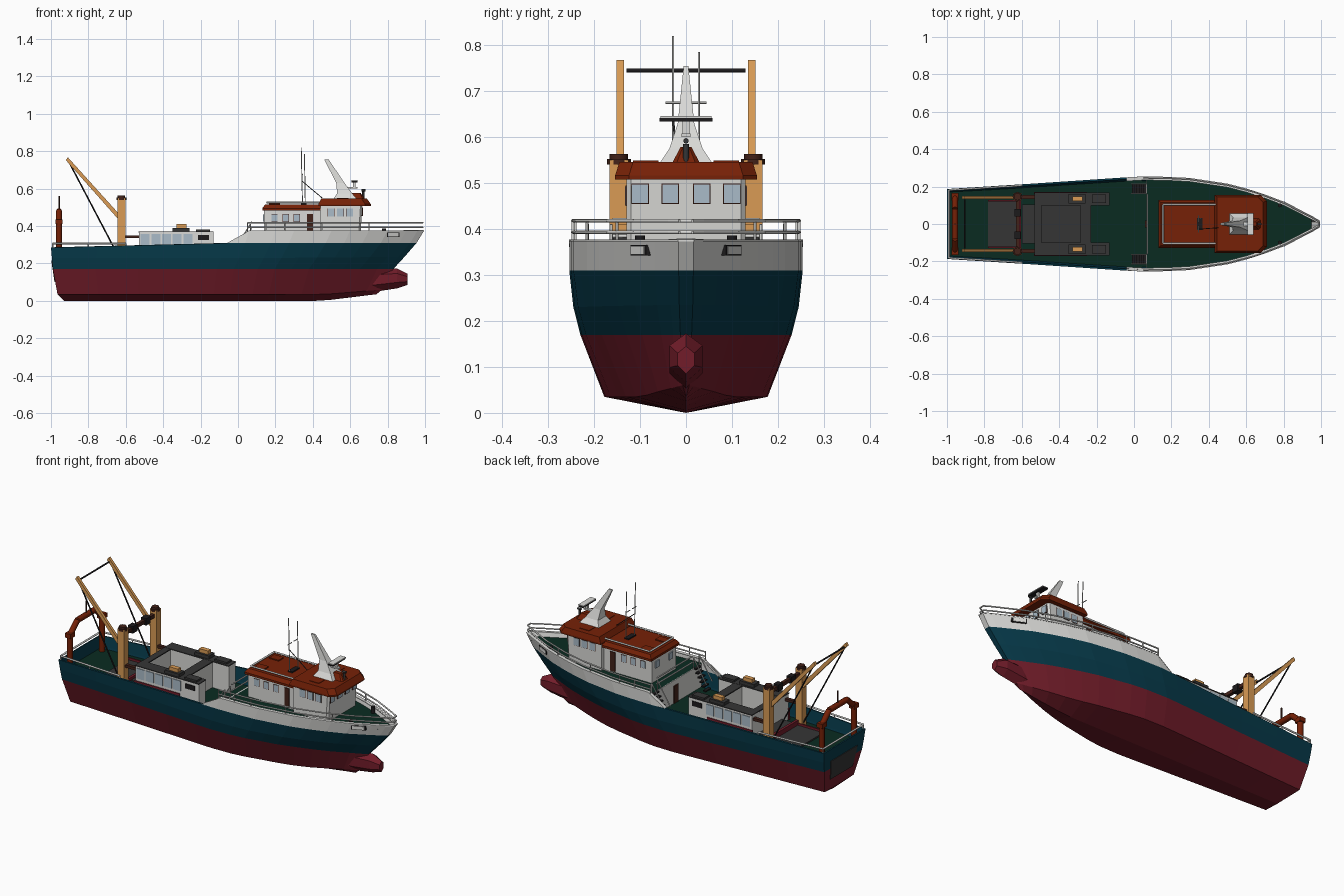
import bpy, bmesh
from mathutils import Vector, Matrix

cube = bpy.data.objects.get("Cube")
if cube:
    bpy.data.objects.remove(cube)


def paint(name, r, g, b):
    m = bpy.data.materials.new(name)
    m.use_nodes = True
    m.diffuse_color = (r, g, b, 1)
    m.node_tree.nodes["Principled BSDF"].inputs["Base Color"].default_value = (r, g, b, 1)
    return m


TEAL = paint("teal_paint", .002, .043, .07)
RED = paint("bottom_red", .17, .012, .023)
WHITE = paint("off_white", .7, .7, .68)
ROOF = paint("rust_roof", .18, .015, .002)
GREEN = paint("deck_green", .003, .024, .015)
ORANGE = paint("derrick_orange", .7, .33, .09)
GREY = paint("dark_grey", .036, .036, .036)
GLASS = paint("window_glass", .4, .5, .58)
BROWN = paint("dark_brown", .055, .016, .01)
BLACK = paint("black", .012, .011, .012)


def finish(name, bm, *mats):
    bmesh.ops.recalc_face_normals(bm, faces=bm.faces)
    me = bpy.data.meshes.new(name)
    bm.to_mesh(me)
    bm.free()
    for m in mats:
        me.materials.append(m)
    ob = bpy.data.objects.new(name, me)
    bpy.context.collection.objects.link(ob)
    return ob


def boxes(name, mat, *specs):
    """Each spec is x0, x1, y0, y1, z0, z1."""
    bm = bmesh.new()
    for x0, x1, y0, y1, z0, z1 in specs:
        mtx = Matrix.Translation(((x0 + x1) / 2, (y0 + y1) / 2, (z0 + z1) / 2))
        bmesh.ops.create_cube(bm, size=1, matrix=mtx @ Matrix.Diagonal((x1 - x0, y1 - y0, z1 - z0, 1)))
    return finish(name, bm, mat)


def pair(name, mat, *specs):
    """Boxes on the +y side repeated on the -y side."""
    return boxes(name, mat, *specs, *[(a, b, -d, -c, e, f) for a, b, c, d, e, f in specs])


def tubes(name, mat, r, paths, n=8):
    bm = bmesh.new()
    for path in paths:
        for p, q in zip(path, path[1:]):
            p, q = Vector(p), Vector(q)
            rot = (q - p).to_track_quat('Z', 'Y').to_matrix().to_4x4()
            bmesh.ops.create_cone(bm, cap_ends=True, segments=n, radius1=r, radius2=r,
                                  depth=(q - p).length, matrix=Matrix.Translation((p + q) / 2) @ rot)
    for f in bm.faces:
        f.smooth = len(f.verts) == 4
    return finish(name, bm, mat)


def loft(name, mat, rings, closed=True):
    bm = bmesh.new()
    vs = [[bm.verts.new(p) for p in ring] for ring in rings]
    n = len(rings[0])
    for a, b in zip(vs, vs[1:]):
        for i in range(n if closed else n - 1):
            j = (i + 1) % n
            bm.faces.new((a[i], a[j], b[j], b[i]))
    if closed:
        bm.faces.new(vs[0])
        bm.faces.new(vs[-1])
    return finish(name, bm, mat)


def solidify(ob, t):
    mod = ob.modifiers.new("thickness", 'SOLIDIFY')
    mod.thickness = t
    mod.offset = -1


def interp(x, pts):
    for (a, u), (b, v) in zip(pts, pts[1:]):
        if x <= b:
            return u + (v - u) * max(0, (x - a) / (b - a))
    return pts[-1][1]


BEAM = [(-1, .187), (-.5, .218), (0, .251), (.1, .256), (.3, .245), (.5, .215),
        (.65, .176), (.8, .119), (.95, .043), (.995, .016)]


def beam(x):
    return interp(x, BEAM)


def bulwark_top(x):
    return interp(x, [(-.04, .307), (.06, .375)])


STATIONS = [-1, -.75, -.5, -.25, -.04, .06, .2, .3, .4, .5, .6, .7, .8, .9, .96, .995]
# Hull lines: stern x, bow x, stern z, bow z, start and end of rise, width, bow fining
LINES = [(-1, .955, .285, .31, -1, 0, 1, 0),
         (-.995, .89, .23, .235, .3, .99, .965, .05),
         (-.99, .83, .17, .17, .3, .99, .905, .15),
         (-.965, .77, .035, .06, .65, .99, .7, .35),
         (-.93, .74, 0, .035, .65, .99, 0, 0)]


def hull_point(X, line, side):
    xs, xb, zs, zb, r0, r1, k, fine = line
    w = k * beam(X) * (1 - fine * max(0, (X - .2) / .79))
    return (xs + (xb - xs) * (X + 1) / 1.995, side * w, interp(X, [(r0, zs), (r1, zb)]))


# Hull shell, teal above the waterline and red below
bm = bmesh.new()
rows = []
for X in STATIONS:
    keel = bm.verts.new(hull_point(X, LINES[4], 1))
    rows.append([[bm.verts.new(hull_point(X, l, s)) for l in LINES[:4]] + [keel] for s in (1, -1)])
for i in range(4):
    made = []
    for a, b in zip(rows, rows[1:]):
        for s in (0, 1):
            made.append(bm.faces.new((a[s][i], a[s][i + 1], b[s][i + 1], b[s][i])))
    for p, s in (rows[0], rows[-1]):
        made.append(bm.faces.new((p[i], p[i + 1], s[i + 1], s[i]) if i < 3 else (p[3], p[4], s[3])))
    for f in made:
        f.material_index = int(i > 1)
solidify(finish("hull", bm, TEAL, RED), .01)

# Raised white bow bulwark with a capping rail
fore = [X for X in STATIONS if X >= -.04]
lap = [(X, 1) for X in fore] + [(X, -1) for X in reversed(fore)]
strip = [[hull_point(X, LINES[0], s), (X, s * beam(X), bulwark_top(X))] for X, s in lap]
solidify(loft("bow_bulwark", WHITE, strip, closed=False), .01)
loft("bulwark_cap", WHITE, [[(X, s * max(0, beam(X) + d), bulwark_top(X) + h)
                             for d, h in ((.001, -.002), (.001, .002), (-.019, .002), (-.019, -.002))]
                            for X, s in lap])

# Bulbous bow
loft("bow_bulb", RED, [[(x, y * w, z + v * h) for y, v in ((0, 1), (1, .5), (1, -.4), (0, -1), (-1, -.4), (-1, .5))]
                       for x, z, w, h in ((.6, .09, .02, .04), (.74, .11, .036, .06),
                                          (.85, .12, .036, .053), (.905, .115, .018, .03))])

# Decks and the step between them
for name, xs, z, k in (("aft_deck", (-.985, -.5, 0, .075), .22, .955),
                       ("fore_deck", (.07, .2, .3, .4, .5, .65, .8, .95), .35, 1)):
    loft(name, GREEN, [[(x, s * max(.004, beam(x) * k - .008), z) for s in (1, -1)] for x in xs], closed=False)
boxes("deck_break_wall", WHITE, (.066, .076, -.235, .235, .22, .35))
boxes("break_door", BROWN, (.06, .067, -.02, .02, .222, .32))
pair("stairs", BLACK, *[(.012 * i - .01, .012 * i + .008, .165, .212, .235 + .022 * i, .242 + .022 * i)
                        for i in range(6)])
tubes("stair_handrail", WHITE, .003, [[(-.015, s * y, .28), (.066, s * y, .41), (.066, s * y, .35)]
                                      for s in (1, -1) for y in (.163, .214)])
tubes("break_rail", WHITE, .004, [[(.072, -.16, z), (.072, .16, z)] for z in (.385, .42)])

# Stern ramp gate
loft("stern_gate", GREY, [[(x - d, s * w, z) for s, x, w, z in
                           ((1, -.977, .1, .10), (1, -.994, .12, .215), (-1, -.994, .12, .215), (-1, -.977, .1, .10))]
                          for d in (0, .004)])

# Deck rails
bow_xs = [.05, .2, .3, .4, .5, .65, .8, .95, .988]
bow_lap = [(x, beam(x) - .007) for x in bow_xs] + [(x, .007 - beam(x)) for x in reversed(bow_xs)]
tubes("bow_rails", WHITE, .004, [[(x, y, z) for x, y in bow_lap] for z in (.393, .418)])
tubes("bow_rail_posts", WHITE, .003, [[(x, s * (beam(x) - .007), .37), (x, s * (beam(x) - .007), .418)]
                                      for s in (1, -1) for x in (.05, .15, .25, .45, .7)])
aft_xs = [-.6, -.8, -.99]
aft_lap = [(x, beam(x) - .006) for x in aft_xs] + [(x, .006 - beam(x)) for x in reversed(aft_xs)]
tubes("aft_rail", WHITE, .005, [[(x, y, .307) for x, y in aft_lap]])
tubes("aft_rail_posts", WHITE, .0035, [[(x, s * (beam(x) - .006), .28), (x, s * (beam(x) - .006), .307)]
                                       for s in (1, -1) for x in aft_xs])

# Anchors and bow bollards
for s in (1, -1):
    for name, m, h, t in (("anchor_pocket", BLACK, .0115, .0025), ("anchor_plate", WHITE, .0095, .005)):
        ring = [(x, z) for x, z in ((.83 - h * 3, .354 - h), (.83 + h * 3, .354 - h),
                                    (.83 + h * 3, .354 + h), (.83 - h * 3, .354 + h))]
        loft(name, m, [[(x, s * (beam(x) + d), z) for x, z in ring] for d in (-.012, t - .002)])
tubes("bow_bollards", BLACK, .011, [[(.78, s * .1, .35), (.78, s * .1, .386)] for s in (1, -1)])


# Wheelhouse and aft cabin
def plan(x0, x1, w, c, z):
    return [(x0, -w, z), (x1 - c, -w, z), (x1, c - w, z), (x1, w - c, z), (x1 - c, w, z), (x0, w, z)]


loft("wheelhouse", WHITE, [plan(.44, .655, .13, .01, .35), plan(.44, .665, .13, .01, .515)])
boxes("cabin", WHITE, (.14, .45, -.108, .108, .35, .49))
loft("wheelhouse_roof", ROOF, [plan(.43, .71, .154, .03, .508), plan(.43, .71, .154, .03, .517),
                               plan(.445, .69, .145, .03, .546)])
loft("cabin_roof", ROOF, [plan(.13, .45, .128, .004, .483), plan(.13, .45, .128, .004, .495),
                          plan(.145, .46, .114, .004, .515)])
boxes("front_windows", GLASS, *[(.655, .669, y - .017, y + .017, .457, .497) for y in (-.1, -.034, .034, .1)])
boxes("front_window_frames", BROWN, *[(.65, .667, y - .019, y + .019, .455, .499) for y in (-.1, -.034, .034, .1)])
pair("side_windows", GLASS, *[(x, x + .034, .126, .133, .452, .493) for x in (.48, .53, .58)],
     *[(x, x + .03, .1, .111, .425, .463) for x in (.18, .24, .3)])
pair("side_window_frames", BROWN, *[(x - .002, x + .036, .126, .1315, .45, .495) for x in (.48, .53, .58)],
     *[(x - .002, x + .032, .1, .1095, .423, .465) for x in (.18, .24, .3)])
pair("cabin_doors", BROWN, (.37, .4, .1, .112, .355, .465))
boxes("aft_cabin_windows", GLASS, *[(.135, .142, y - .017, y + .017, .425, .463) for y in (-.06, .06)])
pair("roof_hatches", ROOF, (.165, .225, .045, .09, .513, .521), (.53, .59, .06, .115, .54, .549))
tubes("roof_rail", WHITE, .005, [[(.44, -.105, .526), (.155, -.105, .526), (.155, .105, .526), (.44, .105, .526)]])

# Raked white mast with a rust pedestal in front
loft("mast_pedestal", ROOF, [plan(.6, .68, .032, .01, .54), plan(.61, .655, .012, .005, .578)])
loft("mast", WHITE, [[(x0, -w, z), (x1, -w, z), (x1, w, z), (x0, w, z)]
                     for z, x0, x1, w in ((.545, .51, .635, .056), (.575, .53, .61, .036),
                                          (.63, .525, .57, .018), (.755, .462, .485, .005))])
boxes("radar_arm", WHITE, (.54, .64, -.01, .01, .6, .608), (.616, .628, -.008, .008, .608, .634))
boxes("radar_bar", BLACK, (.608, .638, -.058, .058, .634, .642))
boxes("radar_cover", WHITE, (.606, .64, -.056, .056, .642, .646))
tubes("search_light", GREY, .006, [[(.67, 0, .54), (.67, 0, .585)], [(.66, 0, .592), (.682, 0, .592)]])
tubes("whip_antennas", WHITE, .0024, [[(.345, -.028, .51), (.338, -.028, .82)], [(.36, .028, .51), (.355, .028, .785)]])
tubes("antenna_stay", GREY, .0022, [[(.343, -.028, .64), (.45, -.02, .55)]])
tubes("antenna_arms", WHITE, .0025, [[(.345, s * .01, .675), (.345, s * .045, .675)] for s in (1, -1)])
boxes("antenna_feet", BLACK, (.338, .365, -.033, .033, .512, .522))

# Deckhouse ring around the open hatch
pair("side_house", WHITE, (-.53, -.13, .105, .165, .22, .367))
pair("side_house_roof", GREY, (-.533, -.13, .1, .168, .367, .372))
boxes("cross_house", WHITE, (-.28, -.235, -.105, .105, .22, .365), (-.53, -.5, -.105, .105, .22, .365))
boxes("cross_house_roof", GREY, (-.285, -.23, -.1, .1, .365, .371), (-.533, -.495, -.1, .1, .365, .371))
pair("house_plinth", RED, (-.535, -.25, .16, .17, .22, .285))
pair("house_windows", GLASS, *[(-.52 + .057 * i, -.472 + .057 * i, .16, .169, .3, .358) for i in range(5)])
pair("house_vents", BLACK, (-.215, -.155, .16, .169, .325, .352))
pair("roof_vents", GREY, (-.35, -.26, .11, .16, .372, .39), (-.225, -.15, .112, .158, .372, .382))
pair("roof_lockers", ORANGE, (-.33, -.275, .122, .148, .39, .41))
boxes("hatch_cover", GREY, (-.6, -.24, -.105, .105, .22, .245))
boxes("net_ramp", GREY, (-.78, -.615, -.12, .12, .218, .228))
boxes("ramp_coaming", RED, (-.62, -.605, -.14, .14, .22, .255),
      (-.78, -.62, .12, .128, .22, .24), (-.78, -.62, -.128, -.12, .22, .24))

# Derrick posts, booms and rigging
pair("derrick_post", ORANGE, (-.643, -.602, .125, .166, .22, .55))
for r, z0, z1 in ((.026, .54, .552), (.02, .552, .563)):
    tubes("post_cap", BROWN, r, [[(-.623, s * .146, z0), (-.623, s * .146, z1)] for s in (1, -1)])
for s in (1, -1):
    loft("derrick_boom", ORANGE, [[(x, s * y, z) for x, z in ((-.63, .425), (-.63, .458), (-.91, .768), (-.92, .752))]
                                  for y in (.135, .151)])
boxes("cross_beam", BROWN, (-.631, -.613, -.125, .125, .508, .528))
boxes("cross_beam_blocks", BLACK, *[(-.638, -.606, y - .02, y + .02, .498, .537) for y in (-.06, .06)])
pair("post_bracket", BROWN, (-.605, -.53, .135, .155, .335, .35))
tubes("boom_cables", BLACK, .004, [[(-.905, s * .143, .745), (-.64, s * .143, .24)] for s in (1, -1)])
tubes("boom_spreader", BLACK, .0045, [[(-.905, -.13, .745), (-.905, .13, .745)]])

# Stern gantry
tubes("stern_gantry", ROOF, .016, [[(-.957, -.145, .22), (-.957, -.145, .42), (-.957, -.08, .48),
                                    (-.957, .08, .48), (-.957, .145, .42), (-.957, .145, .22)]])
pair("gantry_collar", ROOF, (-.975, -.939, .125, .165, .41, .435))
tubes("gantry_mast", BROWN, .004, [[(-.957, 0, .48), (-.957, 0, .56)]])
